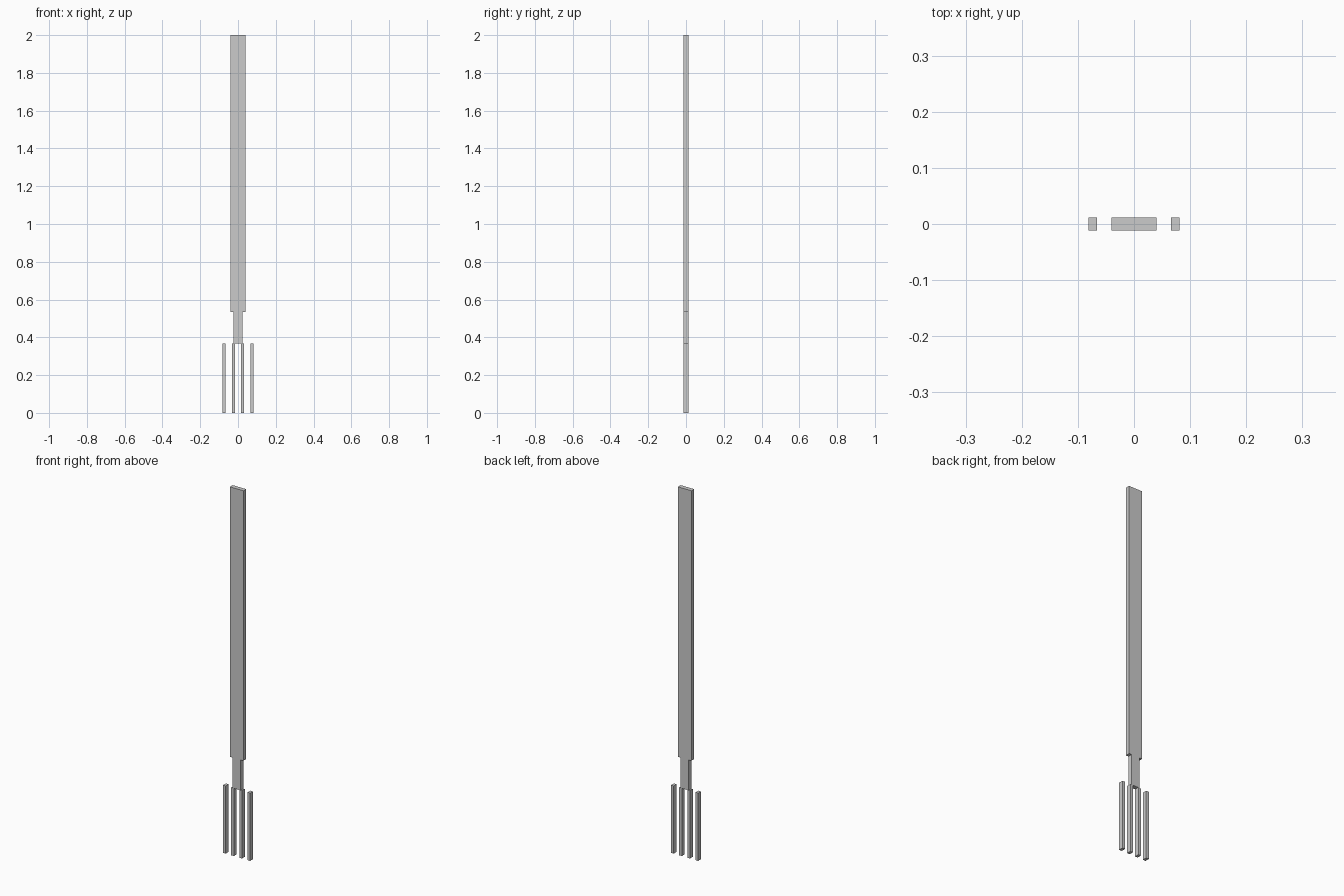
import bpy

if "Cube" in bpy.data.objects:
    bpy.data.objects.remove(bpy.data.objects["Cube"])

DEPTH = 0.024      # shared thickness, front to back
NECK_BOTTOM = 0.368
NECK_TOP = 0.533


def box(name, x, width, z0, z1):
    bpy.ops.mesh.primitive_cube_add(size=1, location=(x, 0, (z0 + z1) / 2))
    ob = bpy.context.object
    ob.name = name
    ob.scale = (width, DEPTH, z1 - z0)
    bpy.ops.object.transform_apply(location=False, rotation=False, scale=True)
    return ob


# Long handle and narrower neck
box("handle", 0, 0.081, NECK_TOP, 2.0)
box("neck", 0, 0.049, NECK_BOTTOM, NECK_TOP)

# Four evenly spaced tines
for i in range(4):
    box(f"tine_{i + 1}", (i - 1.5) * 0.049, 0.016, 0, NECK_BOTTOM)
